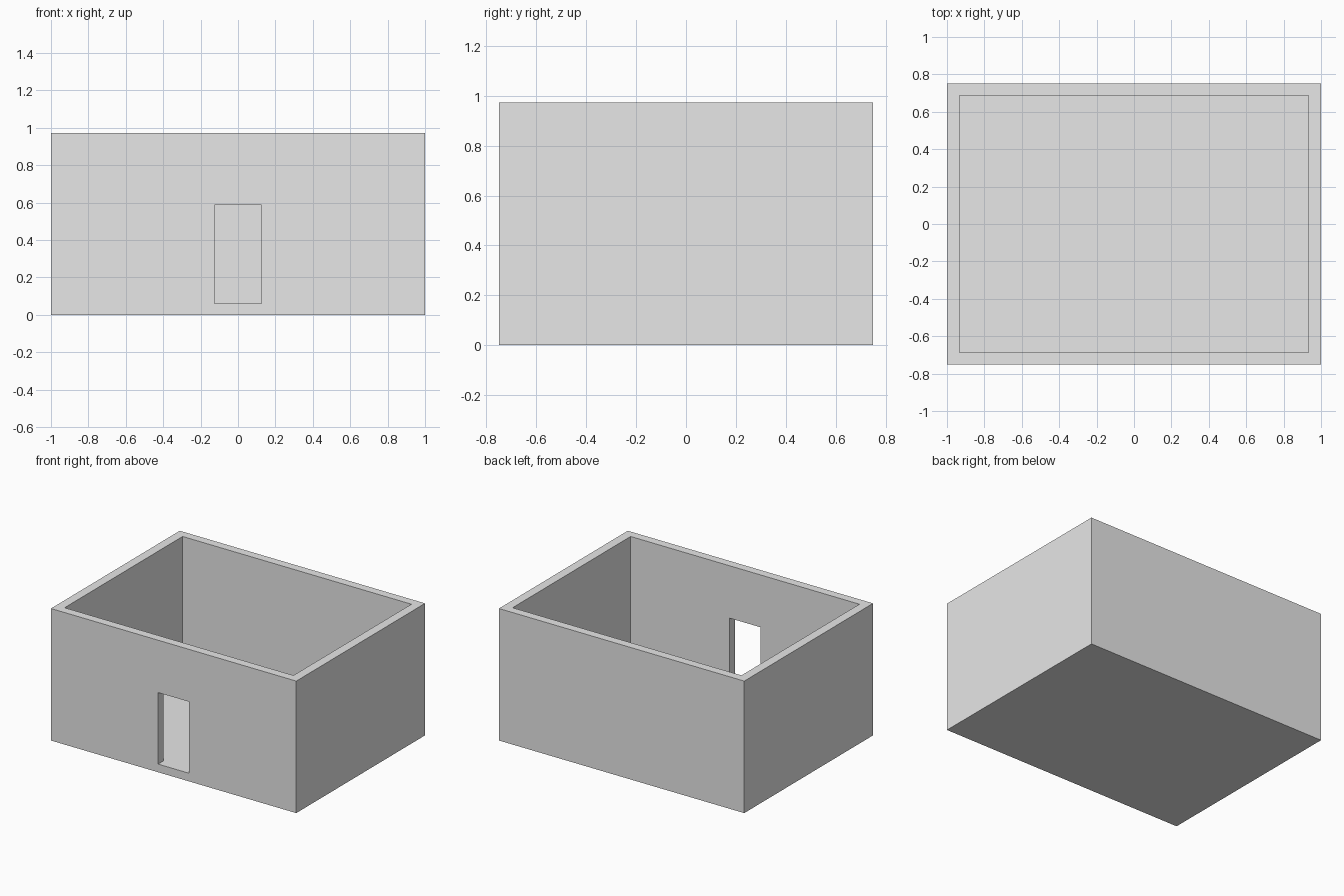
import bpy
import bmesh

if "Cube" in bpy.data.objects:
    bpy.data.objects.remove(bpy.data.objects["Cube"], do_unlink=True)

# Overall sizes
HALF_X, HALF_Y, HEIGHT = 1.0, 0.75, 0.973
INNER_X, INNER_Y = 0.933, 0.687
FLOOR = 0.06
DOOR_HALF, DOOR_TOP = 0.126, 0.587

# Plain grey
grey = bpy.data.materials.new("plain_grey")
grey.use_nodes = True
colour = (0.8, 0.8, 0.8, 1.0)
grey.diffuse_color = colour
grey.node_tree.nodes["Principled BSDF"].inputs["Base Color"].default_value = colour


def box(name, low, high):
    """Axis-aligned box between two corners."""
    bm = bmesh.new()
    bmesh.ops.create_cube(bm, size=1)
    for v in bm.verts:
        v.co = [high[i] if v.co[i] > 0 else low[i] for i in range(3)]
    mesh = bpy.data.meshes.new(name)
    bm.to_mesh(mesh)
    bm.free()
    mesh.materials.append(grey)
    obj = bpy.data.objects.new(name, mesh)
    bpy.context.collection.objects.link(obj)
    return obj


# Solid block that becomes the floor and four walls
room = box("room_shell", (-HALF_X, -HALF_Y, 0), (HALF_X, HALF_Y, HEIGHT))

# Open interior and doorway; the door sill is flush with the floor
interior = box("interior_cutter", (-INNER_X, -INNER_Y, FLOOR),
               (INNER_X, INNER_Y, HEIGHT + 1))
doorway = box("doorway_cutter", (-DOOR_HALF, -HALF_Y - 1, FLOOR),
              (DOOR_HALF, 0, DOOR_TOP))

for cutter in (interior, doorway):
    mod = room.modifiers.new(cutter.name, "BOOLEAN")
    mod.operation = "DIFFERENCE"
    mod.solver = "EXACT"
    mod.object = cutter
    bpy.context.view_layer.objects.active = room
    bpy.ops.object.modifier_apply(modifier=mod.name)
    bpy.data.objects.remove(cutter, do_unlink=True)
